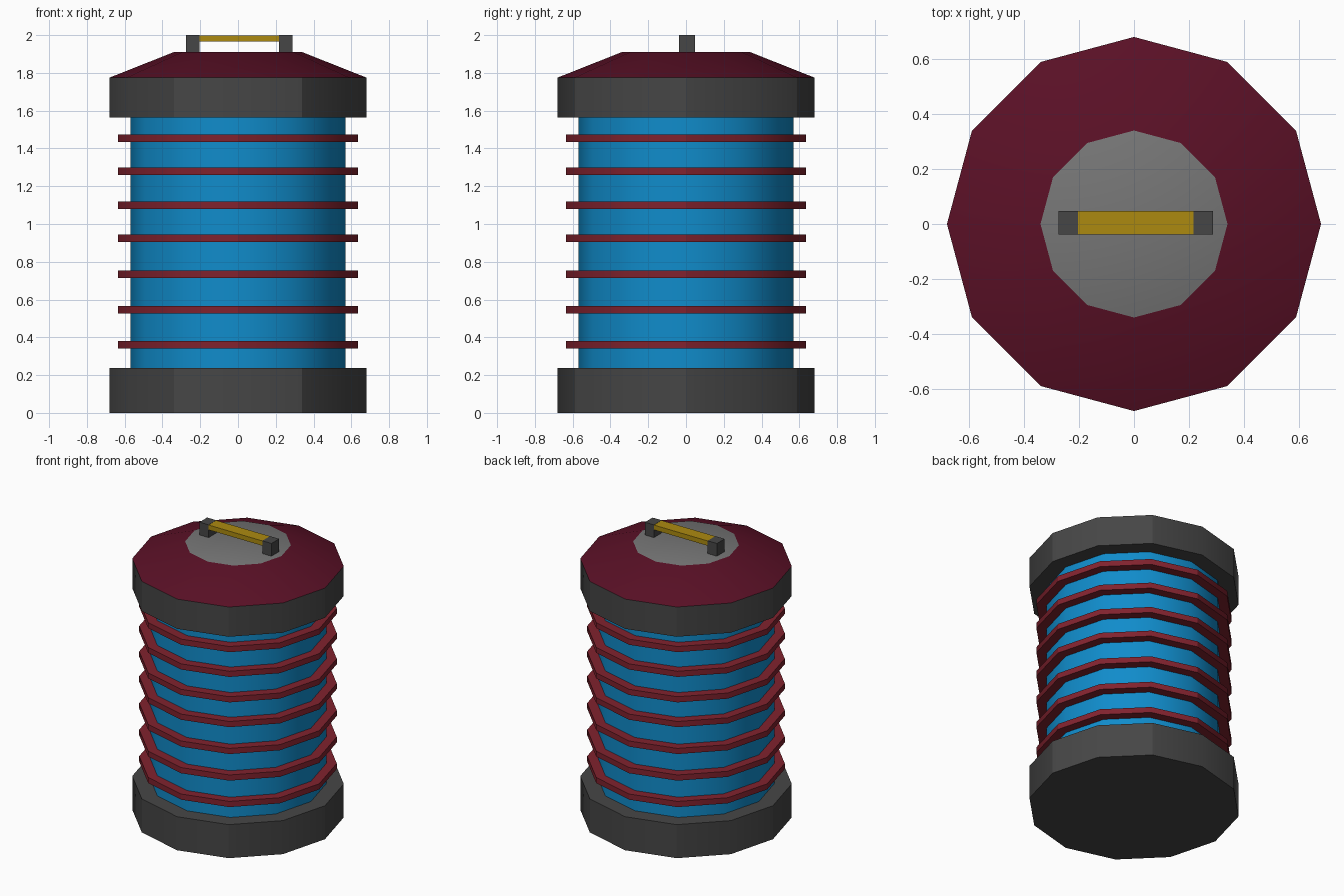
import bpy
from math import radians

cube = bpy.data.objects.get("Cube")
if cube:
    bpy.data.objects.remove(cube, do_unlink=True)


def material(name, rgb):
    # sRGB bytes to linear colour
    lin = [((c / 255 + 0.055) / 1.055) ** 2.4 for c in rgb]
    m = bpy.data.materials.new(name)
    m.use_nodes = True
    m.diffuse_color = (*lin, 1)
    m.node_tree.nodes["Principled BSDF"].inputs["Base Color"].default_value = (*lin, 1)
    return m


charcoal = material("charcoal", (70, 70, 70))
blue = material("blue", (16, 140, 203))
red = material("red", (129, 34, 46))
burgundy = material("burgundy", (90, 16, 38))
grey = material("grey", (118, 118, 118))
yellow = material("yellow", (172, 138, 16))


def drum(name, r1, r2, z0, z1, mat, smooth=0):
    bpy.ops.mesh.primitive_cone_add(vertices=12, radius1=r1, radius2=r2,
                                    depth=z1 - z0, location=(0, 0, (z0 + z1) / 2))
    ob = bpy.context.object
    ob.name = name
    ob.data.materials.append(mat)
    if smooth:
        bpy.ops.object.shade_smooth_by_angle(angle=radians(smooth))
    return ob


def box(name, x0, x1, z0, z1, mat):
    y0, y1 = -0.038, 0.048
    bpy.ops.mesh.primitive_cube_add(
        size=1, location=((x0 + x1) / 2, (y0 + y1) / 2, (z0 + z1) / 2))
    ob = bpy.context.object
    ob.name = name
    ob.scale = (x1 - x0, y1 - y0, z1 - z0)
    ob.data.materials.append(mat)


# Body between base and cap
drum("base", 0.68, 0.68, 0, 0.237, charcoal, 30)
drum("core", 0.57, 0.57, 0.2, 1.6, blue, 40)
drum("cap", 0.68, 0.68, 1.565, 1.775, charcoal, 30)

# Rings around the core
for i, z in enumerate((0.36, 0.547, 0.735, 0.925, 1.1, 1.28, 1.455)):
    drum(f"ring_{i + 1}", 0.635, 0.635, z - 0.02, z + 0.02, red, 30)

# Sloping lid with a grey flat top
lid = drum("lid", 0.68, 0.34, 1.775, 1.91, burgundy, 30)
lid.data.materials.append(grey)
for face in lid.data.polygons:
    if face.normal.z > 0.99:
        face.material_index = 1

# Carrying handle
box("handle_post_right", -0.275, -0.203, 1.91, 2.0, charcoal)
box("handle_post_left", 0.217, 0.288, 1.91, 2.0, charcoal)
box("handle_grip", -0.203, 0.217, 1.965, 1.999, yellow)
